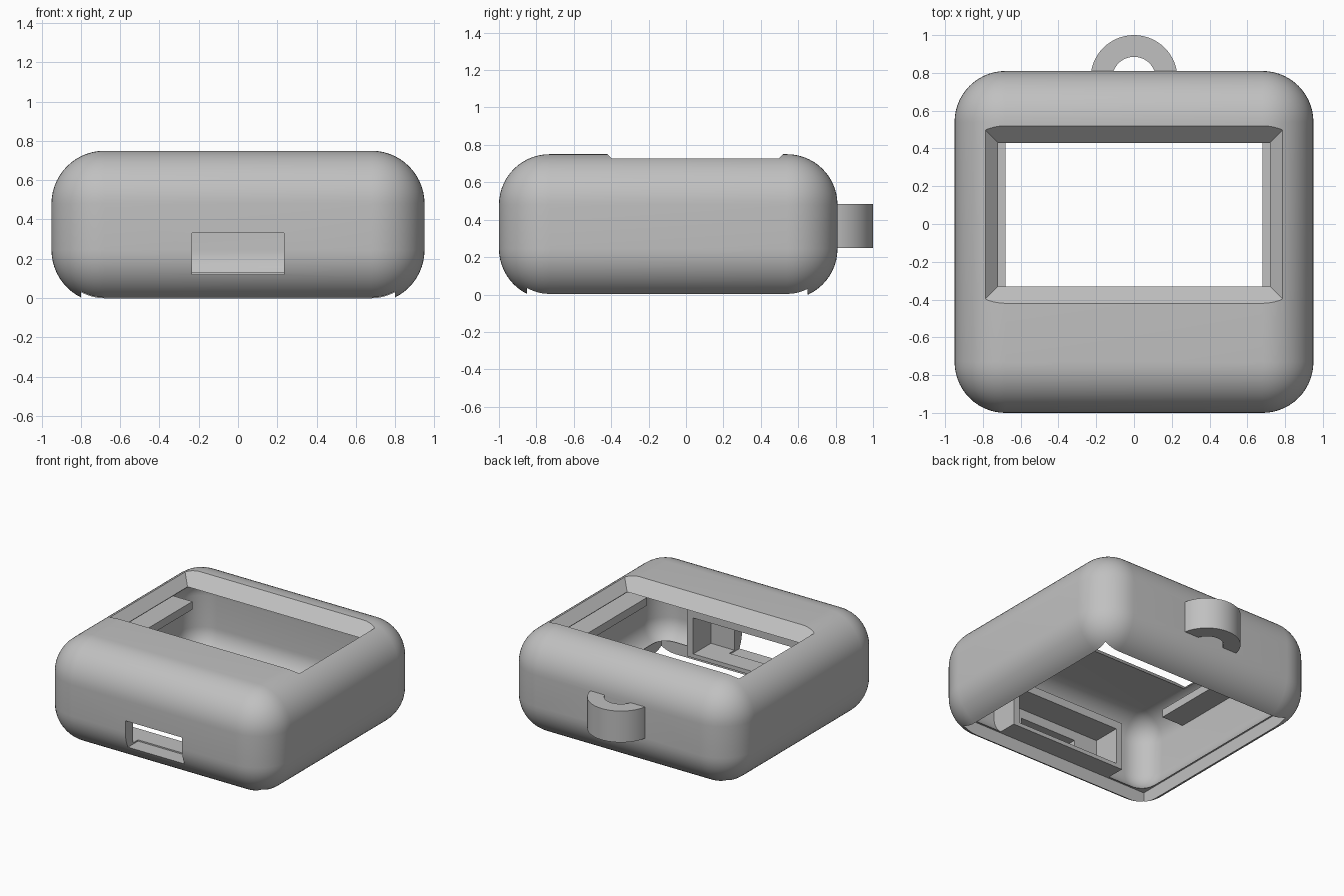
import bpy
import bmesh
from math import cos, sin, pi, radians

if "Cube" in bpy.data.objects:
    bpy.data.objects.remove(bpy.data.objects["Cube"], do_unlink=True)

grey = bpy.data.materials.new("plain grey plastic")
grey.use_nodes = True
colour = (0.53, 0.53, 0.53, 1)
grey.diffuse_color = colour
grey.node_tree.nodes["Principled BSDF"].inputs["Base Color"].default_value = colour


def make_object(name, bm):
    bmesh.ops.recalc_face_normals(bm, faces=bm.faces)
    mesh = bpy.data.meshes.new(name)
    bm.to_mesh(mesh)
    bm.free()
    mesh.materials.append(grey)
    obj = bpy.data.objects.new(name, mesh)
    bpy.context.collection.objects.link(obj)
    return obj


def box(name, xs, ys, zs, radius=0, flare=0):
    """Box between limits; radius rounds every edge, flare widens the top."""
    bm = bmesh.new()
    bmesh.ops.create_cube(bm, size=2)
    for v in bm.verts:
        grow = flare if v.co.z > 0 else 0
        for axis, (low, high) in enumerate((xs, ys, zs)):
            side = v.co[axis]
            v.co[axis] = (high if side > 0 else low) + (side * grow if axis < 2 else 0)
    if radius:
        bmesh.ops.bevel(bm, geom=bm.edges[:], offset=radius, segments=14,
                        profile=0.5, affect='EDGES')
    return make_object(name, bm)


def half_ring(name, centre_y, inner, outer, zs, steps=32):
    bm = bmesh.new()
    angles = [pi * i / steps for i in range(steps + 1)]
    path = [(outer, a) for a in angles] + [(inner, a) for a in reversed(angles)]
    face = bm.faces.new([bm.verts.new((r * cos(a), centre_y + r * sin(a), zs[0]))
                         for r, a in path])
    top = bmesh.ops.extrude_face_region(bm, geom=[face])["geom"]
    moved = [g for g in top if isinstance(g, bmesh.types.BMVert)]
    bmesh.ops.translate(bm, verts=moved, vec=(0, 0, zs[1] - zs[0]))
    return make_object(name, bm)


def combine(target, tool, operation):
    mod = target.modifiers.new(tool.name, 'BOOLEAN')
    mod.operation = operation
    mod.solver = 'EXACT'
    mod.object = tool
    bpy.ops.object.select_all(action='DESELECT')
    target.select_set(True)
    bpy.context.view_layer.objects.active = target
    bpy.ops.object.modifier_apply(modifier=mod.name)
    bpy.data.objects.remove(tool, do_unlink=True)


# Hollow rounded shell
case = box("case_shell", (-0.95, 0.95), (-1, 0.81), (-0.025, 0.75), 0.27)
combine(case, box("cavity", (-0.86, 0.86), (-0.91, 0.72), (0.065, 0.66), 0.18), 'DIFFERENCE')

# Screen window with sloping sides
window_x, window_y = (-0.72, 0.72), (-0.33, 0.43)
combine(case, box("window_slope", window_x, window_y, (0.66, 0.8), flare=0.14), 'DIFFERENCE')
combine(case, box("window_throat", window_x, window_y, (0.56, 0.68)), 'DIFFERENCE')

# Support rails on both inner side walls
for side in (-1, 1):
    rail_x = sorted((side * 0.68, side * 0.9))
    combine(case, box("side_rail", rail_x, (-0.51, 0.43), (0.5, 0.56)), 'UNION')

# Socket frame behind the front wall, its pocket and the port
combine(case, box("socket_frame", (-0.48, 0.48), (-0.93, -0.7), (0.085, 0.46)), 'UNION')
combine(case, box("socket_pocket", (-0.43, 0.43), (-0.91, -0.6), (0.13, 0.4)), 'DIFFERENCE')
combine(case, box("port", (-0.235, 0.235), (-1.1, -0.85), (0.12, 0.33)), 'DIFFERENCE')

# Recess for the back plate, open underneath
combine(case, box("plate_recess", (-0.8, 0.8), (-0.85, 0.65), (-0.1, 0.1)), 'DIFFERENCE')

# Strap loop on the back wall
combine(case, half_ring("strap_loop", 0.77, 0.115, 0.23, (0.25, 0.485)), 'UNION')

bpy.ops.object.shade_smooth_by_angle(angle=radians(25))
